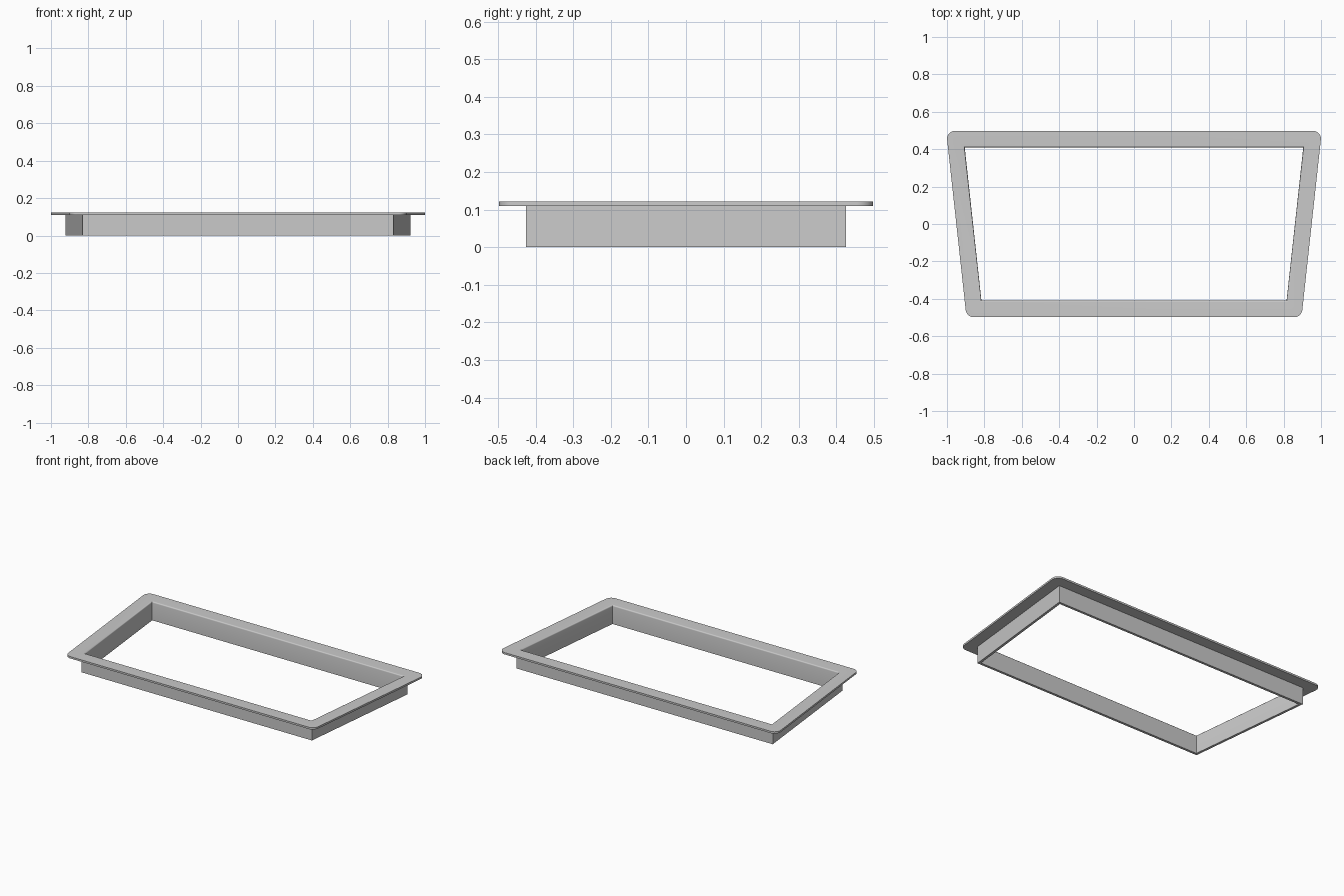
import bpy, bmesh, math
from mathutils import Vector

cube = bpy.data.objects.get("Cube")
if cube:
    bpy.data.objects.remove(cube, do_unlink=True)

# Plain grey material
grey = bpy.data.materials.new("satin_grey")
grey.use_nodes = True
colour = (0.59, 0.59, 0.59, 1)
grey.diffuse_color = colour
grey.node_tree.nodes["Principled BSDF"].inputs["Base Color"].default_value = colour

HALF_DEPTH, HALF_WIDTH, TAPER = 0.425, 0.8765, 0.109
STEPS = 8


def trapezoid(offset, radius):
    """Outline grown outward by offset, with each corner rounded to radius."""
    y = HALF_DEPTH + offset
    side = HALF_WIDTH + offset * math.hypot(1, TAPER)
    back, front = side + TAPER * y, side - TAPER * y
    corners = [Vector(c) for c in ((-front, -y), (front, -y), (back, y), (-back, y))]
    points = []
    for i, corner in enumerate(corners):
        u = (corners[i - 1] - corner).normalized()
        v = (corners[(i + 1) % 4] - corner).normalized()
        half = u.angle(v) / 2
        centre = corner + (u + v).normalized() * radius / math.sin(half)
        reach = radius / math.tan(half)
        a, b = corner + u * reach - centre, corner + v * reach - centre
        for s in range(STEPS + 1):
            if radius:
                points.append(centre + a.lerp(b, s / STEPS).normalized() * radius)
            else:
                points.append(corner)
    return points


# Cross-section of wall and flange: offset, height, corner radius
BASE, TOP, LIP = 0.0, 0.122, 0.110
INNER, FILLET = -0.016, 0.008
section = [(0, BASE, 0), (0, LIP, 0), (0.073, LIP, 0.042), (0.073, TOP, 0.042)]
# Rounded inner edge of the opening
for s in range(5):
    angle = math.pi / 2 * s / 4
    section.append((INNER + FILLET * (1 - math.sin(angle)),
                    TOP - FILLET * (1 - math.cos(angle)), 0))
section.append((INNER, BASE, 0))

# Sweep the section round the trapezoid
bm = bmesh.new()
rings = [[bm.verts.new((p.x, p.y, z)) for p in trapezoid(d, r)] for d, z, r in section]
for i, ring in enumerate(rings):
    following = rings[(i + 1) % len(rings)]
    for j in range(len(ring)):
        k = (j + 1) % len(ring)
        bm.faces.new((ring[j], ring[k], following[k], following[j]))
bmesh.ops.remove_doubles(bm, verts=bm.verts, dist=0.0001)
bmesh.ops.recalc_face_normals(bm, faces=bm.faces)

mesh = bpy.data.meshes.new("flanged_frame")
bm.to_mesh(mesh)
bm.free()
mesh.materials.append(grey)
frame = bpy.data.objects.new("flanged_frame", mesh)
bpy.context.collection.objects.link(frame)

# Smooth the rounded corners and fillet, keep the other edges sharp
bpy.ops.object.select_all(action="DESELECT")
frame.select_set(True)
bpy.context.view_layer.objects.active = frame
bpy.ops.object.shade_smooth_by_angle(angle=math.radians(28))
